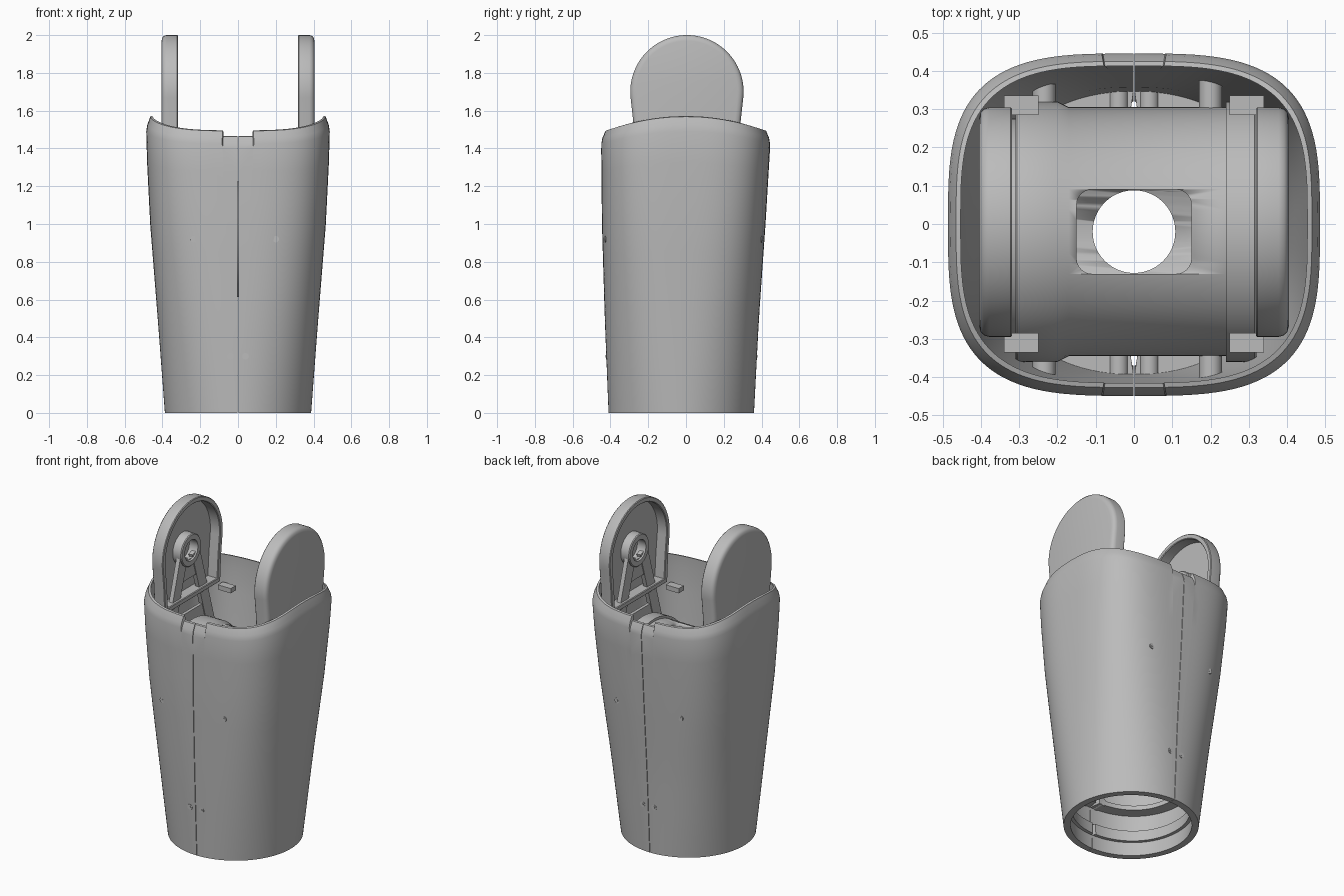
import bpy, bmesh, math
from mathutils import Vector, Matrix

if "Cube" in bpy.data.objects:
    bpy.data.objects.remove(bpy.data.objects["Cube"])

grey = bpy.data.materials.new("plain grey")
grey.use_nodes = True
grey.diffuse_color = (0.5, 0.5, 0.5, 1)
grey.node_tree.nodes["Principled BSDF"].inputs["Base Color"].default_value = (0.5, 0.5, 0.5, 1)


def finish(name, bm, angle=30):
    bmesh.ops.recalc_face_normals(bm, faces=bm.faces)
    mesh = bpy.data.meshes.new(name)
    bm.to_mesh(mesh)
    bm.free()
    mesh.materials.append(grey)
    ob = bpy.data.objects.new(name, mesh)
    bpy.context.collection.objects.link(ob)
    bpy.ops.object.select_all(action="DESELECT")
    ob.select_set(True)
    bpy.context.view_layer.objects.active = ob
    bpy.ops.object.shade_smooth_by_angle(angle=math.radians(angle))
    return ob


def loft(bm, rings, loop_rings=False, caps=True):
    """Skin closed rings of points; rings may also loop round."""
    vs = [[bm.verts.new(p) for p in r] for r in rings]
    n = len(vs[0])
    pairs = list(zip(vs, vs[1:])) + ([(vs[-1], vs[0])] if loop_rings else [])
    for a, b in pairs:
        for i in range(n):
            j = (i + 1) % n
            bm.faces.new((a[i], a[j], b[j], b[i]))
    if caps and not loop_rings:
        bm.faces.new(vs[0])
        bm.faces.new(vs[-1])


def lathe_x(name, profile, y, z, steps=72):
    """Closed (x, radius) profile turned around an axis along x."""
    bm = bmesh.new()
    rings = []
    for k in range(steps):
        t = math.tau * k / steps
        rings.append([(x, y + r * math.cos(t), z + r * math.sin(t)) for x, r in profile])
    loft(bm, rings, loop_rings=True)
    return finish(name, bm)


def box(name, lo, hi):
    lo, hi = Vector(lo), Vector(hi)
    bm = bmesh.new()
    bmesh.ops.create_cube(bm, size=1)
    for v in bm.verts:
        v.co = Vector([(lo[i] + hi[i]) / 2 + v.co[i] * (hi[i] - lo[i]) for i in range(3)])
    return finish(name, bm)


def cylinder_y(name, x, z, y0, y1, radius):
    bm = bmesh.new()
    place = Matrix.Translation((x, (y0 + y1) / 2, z)) @ Matrix.Rotation(math.pi / 2, 4, "X")
    bmesh.ops.create_cone(bm, cap_ends=True, segments=24, radius1=radius, radius2=radius,
                          depth=abs(y1 - y0), matrix=place)
    return finish(name, bm)


# Shell cross-sections: z, half width, half depth, centre y, squareness
SECTIONS = [(0, .387, .385, -.025, 2), (.5, .425, .408, -.022, 2.4),
            (1, .465, .433, -.012, 2.9), (1.4, .485, .447, -.002, 3.3),
            (1.6, .487, .449, 0, 3.3)]


def section(z):
    for a, b in zip(SECTIONS, SECTIONS[1:]):
        if z <= b[0]:
            t = (z - a[0]) / (b[0] - a[0])
            return [p + (q - p) * t for p, q in zip(a, b)][1:]
    return SECTIONS[-1][1:]


def shell_point(phi, inset, level, notch):
    top = section(1.45)
    s = math.copysign(abs(math.sin(phi)) ** (2 / top[3]), phi)
    rim = (1.47 if notch else 1.56 - .065 * s * s) - .07
    z = level if level <= 1 else 1 + (level - 1) / .42 * (rim - 1)
    w, d, cy, n = section(z)
    x = (w - inset) * max(math.cos(phi), 0) ** (2 / n)
    y = cy + (d - inset) * math.copysign(abs(math.sin(phi)) ** (2 / n), phi)
    return max(x, .012 if inset > .05 else .0015), y, z


# Shell: one half with bevelled rim, inner foot step and ledge, then mirrored
outer = [(0, i * .142) for i in range(11)]
rim = [(.006, 1.45), (.022, 1.487), (.034, 1.49)]
inner = [(.03, 1.42 - i * .15) for i in range(8)]
ledge = [(.03, .31), (.10, .31), (.10, .28), (.03, .28)]
foot = [(.03, .16), (.06, .16), (.06, .09), (.04, .09), (.04, 0)]
profile = outer + rim + inner + ledge + foot
angles = sorted([-90 + 3 * i for i in range(61)] + [-86.8, 86.8])
bm = bmesh.new()
loft(bm, [[shell_point(math.radians(a), i, l, abs(a) > 86.9) for i, l in profile]
          for a in angles])
shell = finish("shell_halves", bm)
shell.modifiers.new("Mirror", "MIRROR")

# Horizontal tube with end flanges
TY, TZ = -.02, .92
tube = lathe_x("motor_tube", [(-.31, .29), (-.31, .335), (-.305, .34), (-.2, .34), (-.17, .325),
                              (.24, .325), (.24, .34), (.315, .34), (.32, .335), (.32, .29)], TY, TZ)

# Rounded window in the tube top and round hole in its underside
window = box("window_cutter", (-.15, TY - .11, TZ), (.15, TY + .11, TZ + .5))
bm = bmesh.new()
bm.from_mesh(window.data)
upright = [e for e in bm.edges if abs(e.verts[0].co.z - e.verts[1].co.z) > .1]
bmesh.ops.bevel(bm, geom=upright, offset=.04, segments=6, affect="EDGES", profile=.5)
bm.to_mesh(window.data)
bm.free()
bm = bmesh.new()
bmesh.ops.create_cone(bm, cap_ends=True, segments=48, radius1=.108, radius2=.108, depth=.5,
                      matrix=Matrix.Translation((0, TY, TZ - .25)))
hole = finish("hole_cutter", bm)
for cutter in (window, hole):
    cutter.hide_render = True
    mod = tube.modifiers.new("Cut", "BOOLEAN")
    mod.operation = "DIFFERENCE"
    mod.object = cutter
    bpy.context.view_layer.objects.active = tube
    bpy.ops.object.modifier_apply(modifier=mod.name)
    bpy.data.objects.remove(cutter)


def ear_outline(inset, x):
    r = .3 - inset
    pts = [(r * math.cos(math.radians(a)), 1.7 + r * math.sin(math.radians(a)))
           for a in range(-6, 187, 4)]
    pts += [(-.285 + inset, 1.55), (-.275 + inset, 1.38 + inset)]
    pts += [(.275 - inset, 1.38 + inset), (.285 - inset, 1.55)]
    return [(x, y + .005, z) for y, z in pts]


def bar(name, p, q, width, x0, x1):
    """Flat bar between two (y, z) points."""
    p, q = Vector(p), Vector(q)
    side = (q - p).orthogonal().normalized() * width / 2
    corners = [p + side, q + side, q - side, p - side]
    bm = bmesh.new()
    loft(bm, [[(x, c.x, c.y) for c in corners] for x in (x0, x1)])
    return finish(name, bm)


for s, tag in ((1, "left"), (-1, "right")):
    # Hollow ear cover with rounded outer edge
    bm = bmesh.new()
    loft(bm, [ear_outline(i, s * x) for i, x in
              [(.03, .405), (.014, .401), (.004, .392), (0, .378), (0, .322), (.004, .318),
               (.026, .318), (.03, .322), (.03, .385)]])
    finish(tag + "_ear_cover", bm, 40)
    # A-shaped arm with bearing hub
    lathe_x(tag + "_arm_hub", [(s * .325, .065), (s * .325, .095), (s * .33, .1),
                               (s * .387, .1), (s * .387, .065)], 0, 1.68, 40)
    for side in (-1, 1):
        bar(tag + "_arm_leg", (side * .06, 1.65), (side * .23, 1.08), .075, s * .335, s * .362)
        # Side tab and screw boss reaching toward the shell
        box(tag + "_side_tab", (min(s * .34, s * .25), side * .31 - .025, 1.32),
            (max(s * .34, s * .25), side * .31 + .025, 1.35))
    bar(tag + "_arm_web", (0, 1.62), (0, 1.5), .16, s * .34, s * .36)
    bar(tag + "_arm_crossbar", (-.18, 1.24), (.18, 1.24), .1, s * .34, s * .36)
    lathe_x(tag + "_end_plate", [(s * .3, .1), (s * .3, .295), (s * .335, .295), (s * .335, .1)], TY, TZ)


def shell_y(x, z, side):
    w, d, cy, n = section(z)
    return cy + side * d * (1 - (abs(x) / w) ** n) ** (1 / n)


# Screws through the shell, with bosses behind them
for side, tag in ((-1, "front"), (1, "back")):
    for x, z in ((-.235, .92), (.2, .92), (-.04, .3), (.04, .3)):
        y = shell_y(x, z, side)
        cylinder_y(tag + "_screw_ring", x, z, y - side * .02, y + side * .002, .017)
        cylinder_y(tag + "_screw_head", x, z, y - side * .01, y + side * .004, .007)
        if z > .5:
            cylinder_y(tag + "_screw_boss", x, z, side * .3 + TY, y - side * .025, .03)
        else:
            cylinder_y(tag + "_joint_boss", x, z, y - side * .1, y - side * .025, .025)
